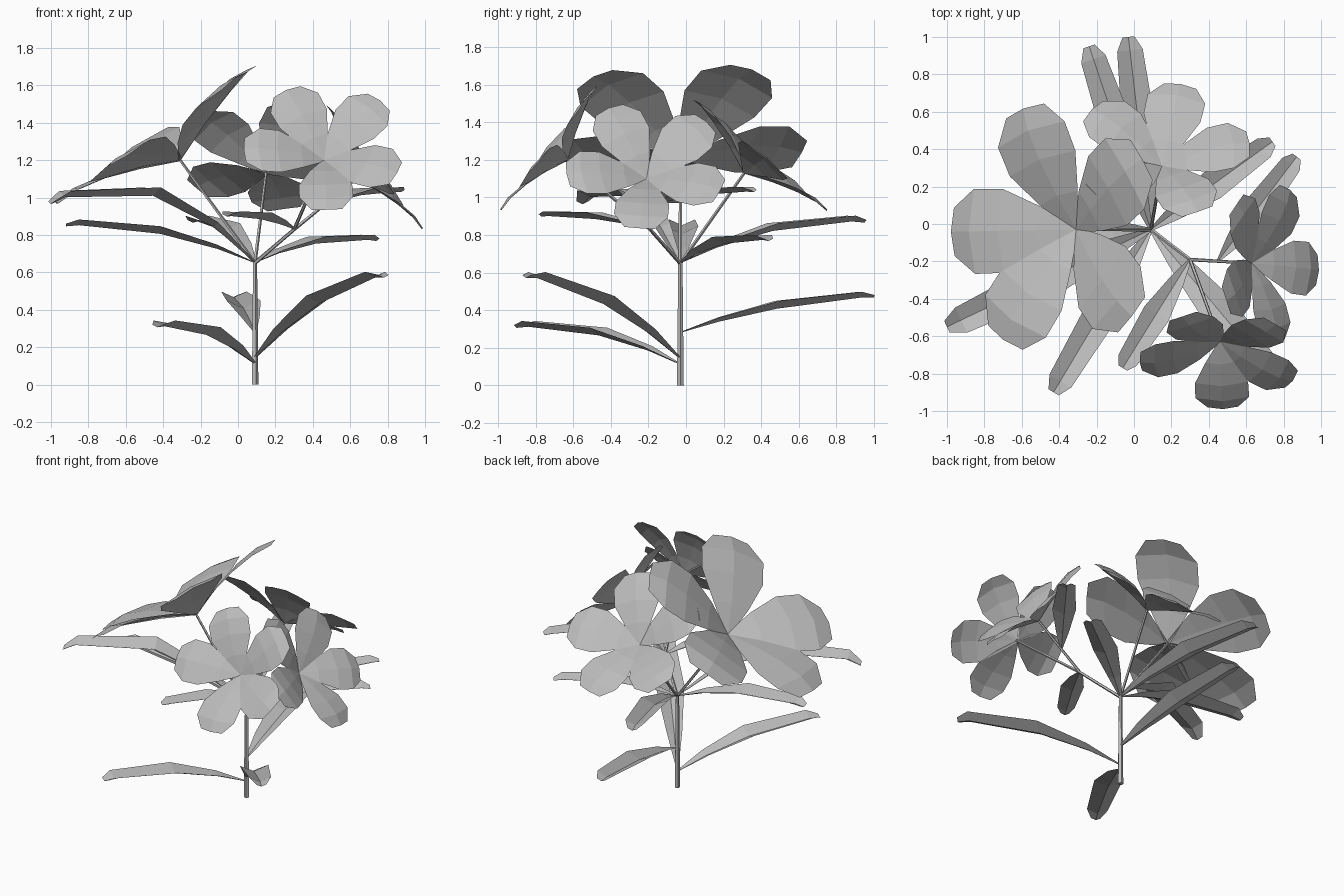
import bpy
import bmesh
from math import sin, cos, radians
from mathutils import Vector

if "Cube" in bpy.data.objects:
    bpy.data.objects.remove(bpy.data.objects["Cube"])

UP = Vector((0, 0, 1))
grey = bpy.data.materials.new("plant grey")
grey.use_nodes = True
colour = (0.5, 0.5, 0.5, 1)
grey.diffuse_color = colour
grey.node_tree.nodes["Principled BSDF"].inputs["Base Color"].default_value = colour


def finish(name, bm):
    mesh = bpy.data.meshes.new(name)
    bm.to_mesh(mesh)
    bm.free()
    mesh.materials.append(grey)
    bpy.context.collection.objects.link(bpy.data.objects.new(name, mesh))


def add_strip(bm, rows, closed=False):
    """Skin neighbouring rows of points with faces."""
    rows = [[bm.verts.new(p) for p in row] for row in rows]
    n = len(rows[0])
    for a, b in zip(rows, rows[1:]):
        for i in range(n if closed else n - 1):
            j = (i + 1) % n
            bm.faces.new((a[i], a[j], b[j], b[i]))
    return rows


def stalk(name, start, end, r0, r1, sides=5):
    start, end = Vector(start), Vector(end)
    turn = UP.rotation_difference(end - start)
    bm = bmesh.new()
    rings = []
    for centre, r in ((start, r0), (end, r1)):
        rings.append([centre + turn @ Vector((r * cos(radians(360 * i / sides)),
                                              r * sin(radians(360 * i / sides)), 0))
                      for i in range(sides)])
    rows = add_strip(bm, rings, closed=True)
    bm.faces.new(rows[0][::-1])
    bm.faces.new(rows[1])
    finish(name, bm)


# Leaf stations: share of length, share of rise, share of width
LEAF = ((0, 0, .1), (.2, .38, .55), (.5, .78, 1), (.93, 1.01, .75), (1, .98, .35))


def leaf(name, base, tip, bulge=0):
    """Arching leaf with a fold along its midrib; bulge lifts or sinks the middle."""
    base, span = Vector(base), Vector(tip) - Vector(base)
    out = Vector((span.x, span.y, 0))
    side = UP.cross(out).normalized()
    width = .045 + .045 * out.length
    rows = []
    for t, h, w in LEAF:
        mid = base + out * t + UP * (span.z * h + bulge * 4 * t * (1 - t))
        edge = side * width * w
        lift = UP * width * w * .45
        rows.append((mid + edge + lift, mid, mid - edge + lift))
    bm = bmesh.new()
    add_strip(bm, rows)
    finish(name, bm)


# Petal stations: radius, height along the flower axis, half width
PETAL = ((.0, .0, .02), (.28, .14, .19), (.58, .25, .33),
         (.82, .3, .335), (1, .285, .19))


def flower(name, centre, axis, radius, angles):
    """Five-petal cup; petal angles are measured from straight down the slope."""
    centre, axis = Vector(centre), Vector(axis).normalized()
    down = (axis * axis.z - UP).normalized()
    across = axis.cross(down)
    bm = bmesh.new()
    for angle in angles:
        a = radians(angle)
        out = down * cos(a) + across * sin(a)
        side = axis.cross(out)
        rows = []
        for r, h, w in PETAL:
            mid = centre + (out * r + axis * h) * radius
            edge = side * w * radius
            drop = axis * w * radius * .1 + out * w * radius * .1
            rows.append((mid + edge - drop, mid, mid - edge - drop))
        add_strip(bm, rows)
    finish(name, bm)


# Stem and branches
root, node, fork = (.09, -.03, 0), (.09, -.03, .65), (.3, -.19, .83)
heads = {
    "large_flower": ((-.31, -.03, 1.2), (-.57, 0, .82), .68, (1, 60, 137, 214, 288)),
    "back_flower": ((.15, .31, 1.13), (0, .64, .77), .47, (-12, 53, 131, 204, 276)),
    "front_flower": ((.46, -.63, 1.2), (0, -.79, .61), .43, (2, 65, 136, 208, 273)),
    "side_flower": ((.63, -.21, 1.1), (.79, 0, .61), .43, (-5, 66, 132, 208, 278)),
}
stalk("main_stem", root, node, .019, .012)
stalk("fork_branch", node, fork, .011, .01)
for name, (centre, axis, radius, angles) in heads.items():
    start = fork if name in ("front_flower", "side_flower") else node
    stalk(name + "_stalk", start, centre, .01, .008)
    flower(name, centre, axis, radius, angles)

# Leaves
stem = Vector(root)
side_knot = Vector(fork).lerp(Vector(heads["side_flower"][0]), .45)
leaf("low_front_leaf", stem + UP * .11, (-.43, -.9, .31))
leaf("low_side_leaf", stem + UP * .14, (.78, -.85, .58), -.05)
leaf("low_back_leaf", stem + UP * .28, (-.03, 1, .47), -.02)
leaf("node_left_leaf", node, (-.92, -.02, .85))
leaf("node_back_leaf", node, (-.24, .95, .87))
leaf("node_right_leaf", node, (.74, .44, .77), .01)
leaf("node_upper_leaf", node, (-1, -.55, .97), .11)
leaf("fork_front_leaf", fork, (-.06, -.77, .9))
leaf("side_stalk_leaf", side_knot, (.87, .36, 1.03))
